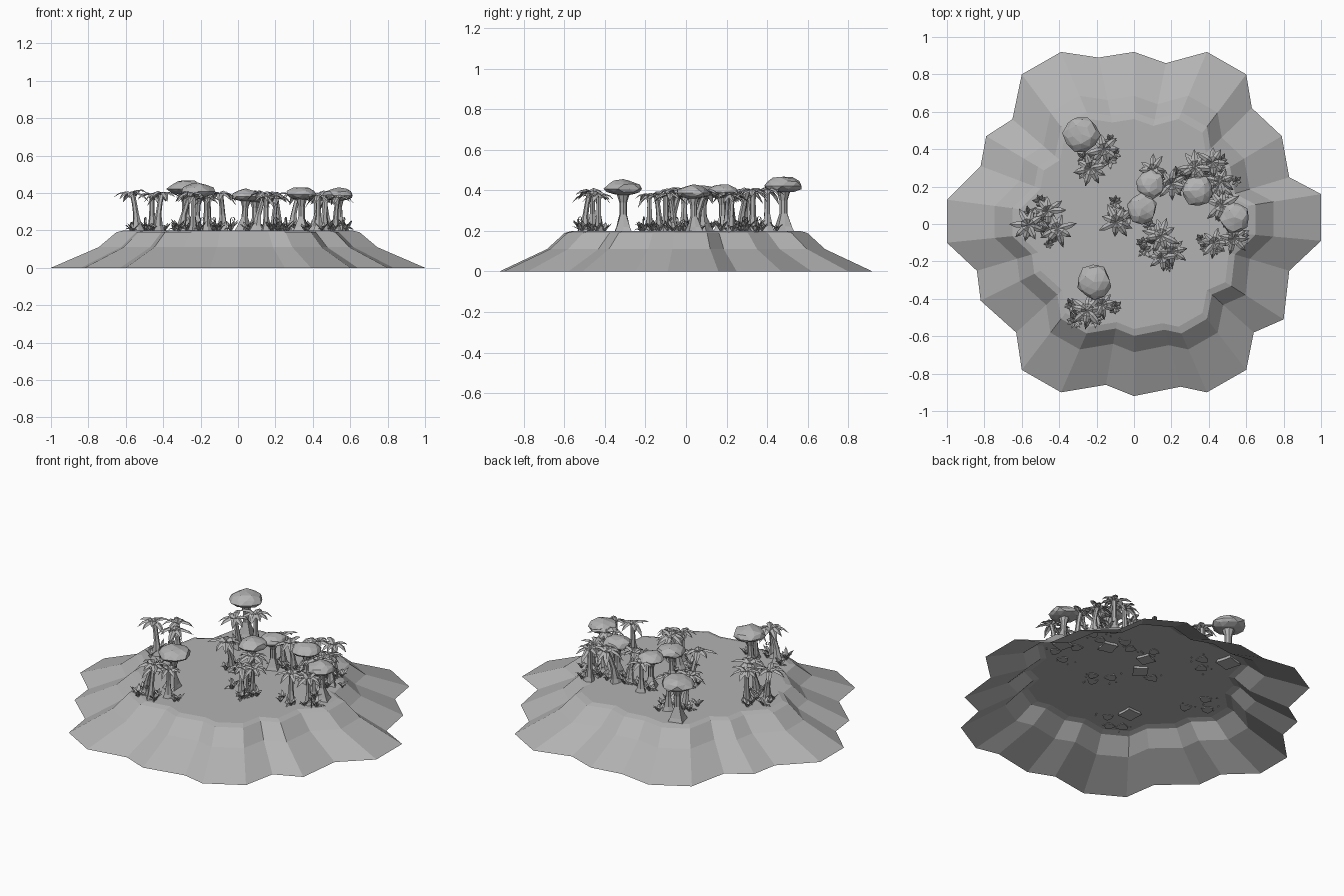
import bpy, bmesh, math, random
from mathutils import Vector, Matrix

random.seed(4)
cube = bpy.data.objects.get("Cube")
if cube:
    bpy.data.objects.remove(cube, do_unlink=True)

GROUND = 0.2

stone = bpy.data.materials.new("plain_grey")
stone.use_nodes = True
stone.diffuse_color = (0.45, 0.45, 0.45, 1)
stone.node_tree.nodes["Principled BSDF"].inputs["Base Color"].default_value = (0.45, 0.45, 0.45, 1)


def finish(bm, name):
    """Turn a bmesh into a mesh with the shared material."""
    mesh = bpy.data.meshes.new(name)
    bm.to_mesh(mesh)
    bm.free()
    mesh.materials.append(stone)
    return mesh


def place(mesh, name, loc=(0, 0, 0), turn=0.0, size=1.0):
    ob = bpy.data.objects.new(name, mesh)
    ob.location = loc
    ob.rotation_euler.z = turn
    ob.scale = (size, size, size)
    bpy.context.collection.objects.link(ob)
    return ob


def bridge(bm, a, b, closed=True):
    """Quads between two rows of vertices."""
    n = len(a)
    for i in range(n if closed else n - 1):
        j = (i + 1) % n
        bm.faces.new((a[i], a[j], b[j], b[i]))


def tube(bm, path, radii, sides=6, flare=0.0):
    """Loft a tapering tube; flare pulls alternate corners of the foot into roots."""
    rows = []
    for k, (p, r) in enumerate(zip(path, radii)):
        row = []
        for i in range(sides):
            a = math.tau * i / sides
            rr = r * (1 + (flare if i % 2 and k < 2 else 0))
            row.append(bm.verts.new(Vector(p) + Vector((math.cos(a), math.sin(a), 0)) * rr))
        rows.append(row)
    for a, b in zip(rows, rows[1:]):
        bridge(bm, a, b)
    bm.faces.new(rows[-1])
    bm.faces.new(rows[0][::-1])


def leaf(bm, origin, turn, length, width, rise, droop):
    """Pointed arched leaf with a raised midrib."""
    rot = Matrix.Rotation(turn, 3, "Z")
    rows = []
    for t, w in ((0, 0.3), (0.35, 1), (0.7, 0.8)):
        z = rise * t - droop * t * t
        rows.append([bm.verts.new(Vector(origin) + rot @ Vector(
            (length * t, s * w * width, z - abs(s) * width * 0.4))) for s in (-1, 0, 1)])
    for a, b in zip(rows, rows[1:]):
        bridge(bm, a, b, closed=False)
    tip = bm.verts.new(Vector(origin) + rot @ Vector((length, 0, rise - droop)))
    for i in (0, 1):
        bm.faces.new((rows[-1][i], rows[-1][i + 1], tip))


# Island shell: scalloped outline drawn in at four heights, open underneath
outline = [(0, .92), (.17, .86), (.39, .92), (.6, .8), (.63, .62), (.79, .47),
           (.83, .25), (1, .16), (1, -.09), (.83, -.25), (.8, -.51), (.64, -.58),
           (.6, -.78), (.39, -.9), (.25, -.87), (0, -.92), (-.15, -.86), (-.39, -.9),
           (-.6, -.78), (-.63, -.58), (-.82, -.41), (-.84, -.25), (-1, -.1), (-1, .13),
           (-.82, .31), (-.79, .47), (-.65, .56), (-.6, .8), (-.39, .92), (-.19, .89)]
outline.reverse()
bm = bmesh.new()
rows = [[bm.verts.new((x * s, y * s, z)) for x, y in outline]
        for s, z in ((1, 0), (.745, .11), (.65, .19), (.61, GROUND))]
for a, b in zip(rows, rows[1:]):
    bridge(bm, a, b)
bm.faces.new(rows[-1])
place(finish(bm, "island"), "island")


def palm_mesh(lean):
    """Leaning trunk with rooted foot and a crown of drooping fronds."""
    bm = bmesh.new()
    path = [(lean * t * t, 0, 0.2 * t - 0.005) for t in (0, 0.15, 0.45, 0.75, 1)]
    tube(bm, path, (0.03, 0.021, 0.016, 0.014, 0.015), 6, 0.35)
    for i in range(8):
        leaf(bm, path[-1], math.tau * i / 8 + random.uniform(-.2, .2),
             random.uniform(.08, .11), .018, random.uniform(.05, .1), random.uniform(.08, .13))
    return finish(bm, "palm")


def canopy_mesh(lean):
    """Stout rooted trunk under a flattened faceted crown."""
    bm = bmesh.new()
    path = [(lean * t, 0, 0.2 * t - 0.02) for t in (0, 0.2, 0.5, 0.8, 1.05)]
    tube(bm, path, (0.045, 0.03, 0.019, 0.019, 0.035), 8, 0.5)
    crown = bmesh.ops.create_icosphere(bm, subdivisions=2, radius=1)["verts"]
    for v in crown:
        v.co *= random.uniform(0.9, 1.06)
        depth = 0.046 if v.co.z > 0 else 0.032
        v.co = Vector((v.co.x * 0.092 + lean, v.co.y * 0.092, v.co.z * depth + 0.207))
    return finish(bm, "canopy_tree")


def bush_mesh(count):
    """Ground rosette of short upright leaves."""
    bm = bmesh.new()
    for i in range(count):
        leaf(bm, (0, 0, 0), math.tau * i / count + random.uniform(-.3, .3),
             random.uniform(.035, .06), .012, random.uniform(.06, .1), random.uniform(.03, .07))
    return finish(bm, "bush")


def curl_mesh():
    """Thin fern shoot ending in a spiral."""
    bm = bmesh.new()
    path = [(0, 0, 0), (0, 0, .05)]
    for i in range(9):
        a, r = i * 0.8, 0.016 * (1 - i / 11)
        path.append((.016 - r * math.cos(a), 0, .065 + r * math.sin(a)))
    tube(bm, path, [0.0035] * len(path), 4)
    return finish(bm, "fern_curl")


palms = [palm_mesh(lean) for lean in (0.0, 0.025, 0.05)]
canopies = [canopy_mesh(lean) for lean in (0.0, 0.015)]
bushes = [bush_mesh(n) for n in (6, 8)]
curl = curl_mesh()


def spin():
    return random.uniform(0, math.tau)


# Canopy trees: position and size
for i, (x, y, s) in enumerate([(-.28, .48, 1.07), (.03, .09, .88), (.34, .18, .92),
                               (-.23, -.31, 1), (.09, .21, .85), (.55, .04, .9)]):
    place(canopies[i % 2], "canopy_tree", (x, y, GROUND), spin(), s)

# Palms, each with undergrowth at its foot
spots = [(-.46, .07), (-.54, -.01), (-.43, -.07), (-.16, .4), (-.22, .32),
         (-.3, -.46), (-.17, -.43), (-.24, -.5), (.1, -.08), (.15, -.18), (.19, -.13),
         (-.08, .06), (.1, .29), (.22, .23), (.29, .27), (.42, .33), (.48, .22), (.41, .2),
         (.43, -.1), (.52, -.06), (.46, .05)]
for i, (x, y) in enumerate(spots):
    place(palms[i % 3], "palm", (x, y, GROUND), spin(), random.uniform(.85, 1))
    for k in range(3):
        a, r = spin(), random.uniform(.03, .075)
        foot = (x + r * math.cos(a), y + r * math.sin(a), GROUND)
        place(bushes[(i + k) % 2], "bush", foot, spin(), random.uniform(.6, .95))
    if i % 2:
        place(curl, "fern_curl", (x + .04, y - .03, GROUND), spin(), .9)
